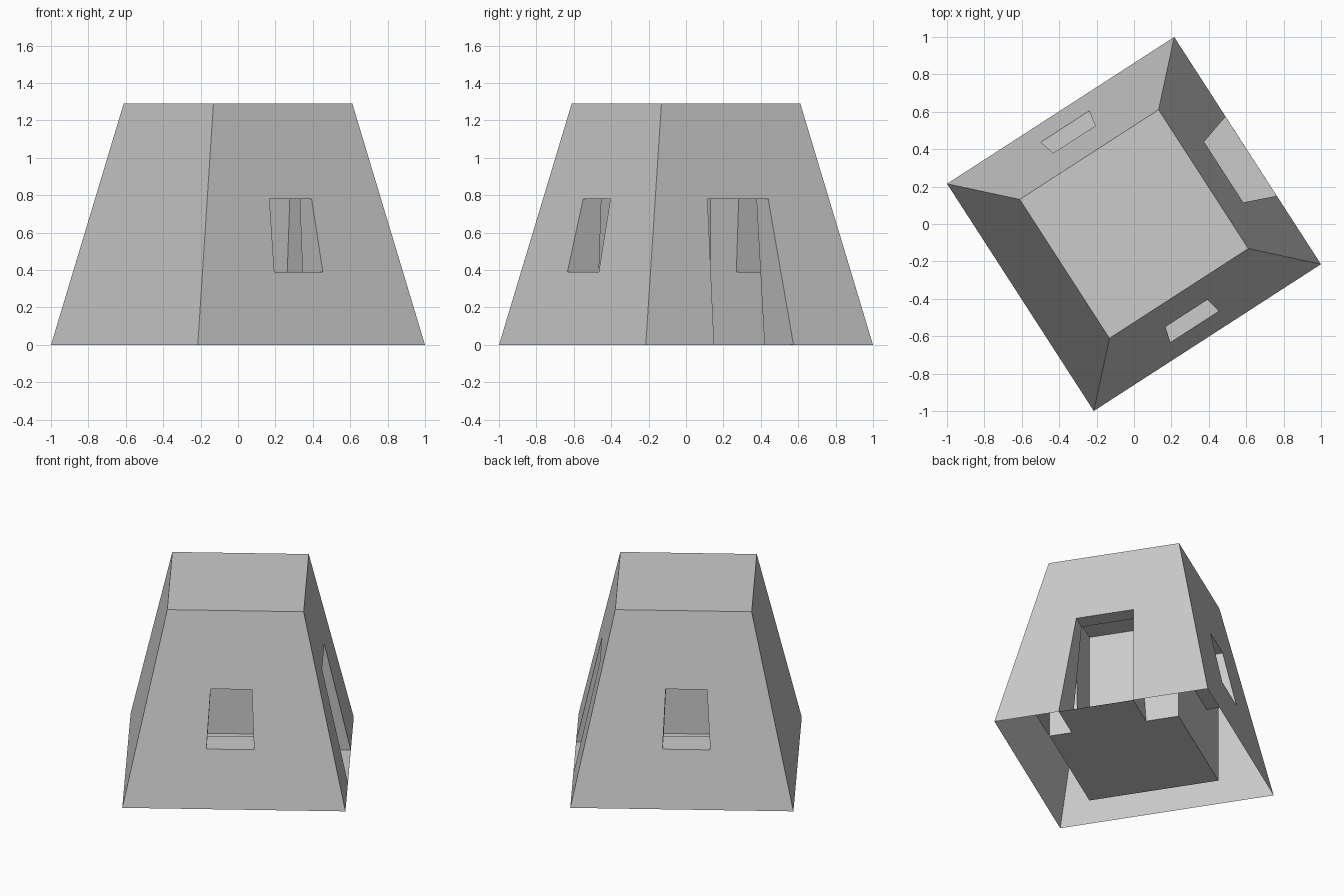
import bpy, bmesh, math

if "Cube" in bpy.data.objects:
    bpy.data.objects.remove(bpy.data.objects["Cube"])

H, BASE, TOP = 1.29, 0.723, 0.442      # height, half widths at base and top
FLOOR = 0.001
ANGLE = math.radians(32.86)


def taper(z):
    return 1 + (TOP / BASE - 1) * z / H


def prism(name, lower, upper, z0, z1):
    """Six-sided block from two rectangles (x0, x1, y0, y1)."""
    bm = bmesh.new()
    rings = []
    for (x0, x1, y0, y1), z in ((lower, z0), (upper, z1)):
        rings.append([bm.verts.new(p) for p in
                      ((x0, y0, z), (x1, y0, z), (x1, y1, z), (x0, y1, z))])
    a, b = rings
    bm.faces.new(a[::-1])
    bm.faces.new(b)
    for i in range(4):
        j = (i + 1) % 4
        bm.faces.new((a[i], a[j], b[j], b[i]))
    me = bpy.data.meshes.new(name)
    bm.to_mesh(me)
    bm.free()
    ob = bpy.data.objects.new(name, me)
    bpy.context.collection.objects.link(ob)
    return ob


def sq(r):
    return (-r, r, -r, r)


# Tapered outer walls
tower = prism("tower_walls", sq(BASE), sq(TOP), 0, H)

# Straight-sided room
room = prism("room_cutter", sq(0.437), sq(0.437), FLOOR, 1.22)

# Opposite pair of windows, narrowing with the walls
wz0, wz1 = 0.39, 0.78
w = [(-0.205 * taper(z), 0.145 * taper(z), -0.9, 0.9) for z in (wz0, wz1)]
windows = prism("window_cutter", w[0], w[1], wz0, wz1)

# Doorway on one side
d = [(0.2, 0.9, -0.288 * taper(z), 0.217 * taper(z)) for z in (FLOOR, wz1)]
door = prism("door_cutter", d[0], d[1], FLOOR, wz1)

cutters = (room, windows, door)
for c in cutters:
    c.hide_render = True
    m = tower.modifiers.new(c.name, 'BOOLEAN')
    m.operation = 'DIFFERENCE'
    m.solver = 'EXACT'
    m.object = c

dg = bpy.context.evaluated_depsgraph_get()
mesh = bpy.data.meshes.new_from_object(tower.evaluated_get(dg))
tower.modifiers.clear()
tower.data = mesh
for c in cutters:
    bpy.data.objects.remove(c)

# Walls are open underneath; only the room floor remains
bm = bmesh.new()
bm.from_mesh(mesh)
under = [f for f in bm.faces if all(v.co.z < FLOOR / 2 for v in f.verts)]
bmesh.ops.delete(bm, geom=under, context='FACES')
bm.to_mesh(mesh)
bm.free()

tower.rotation_euler.z = ANGLE
